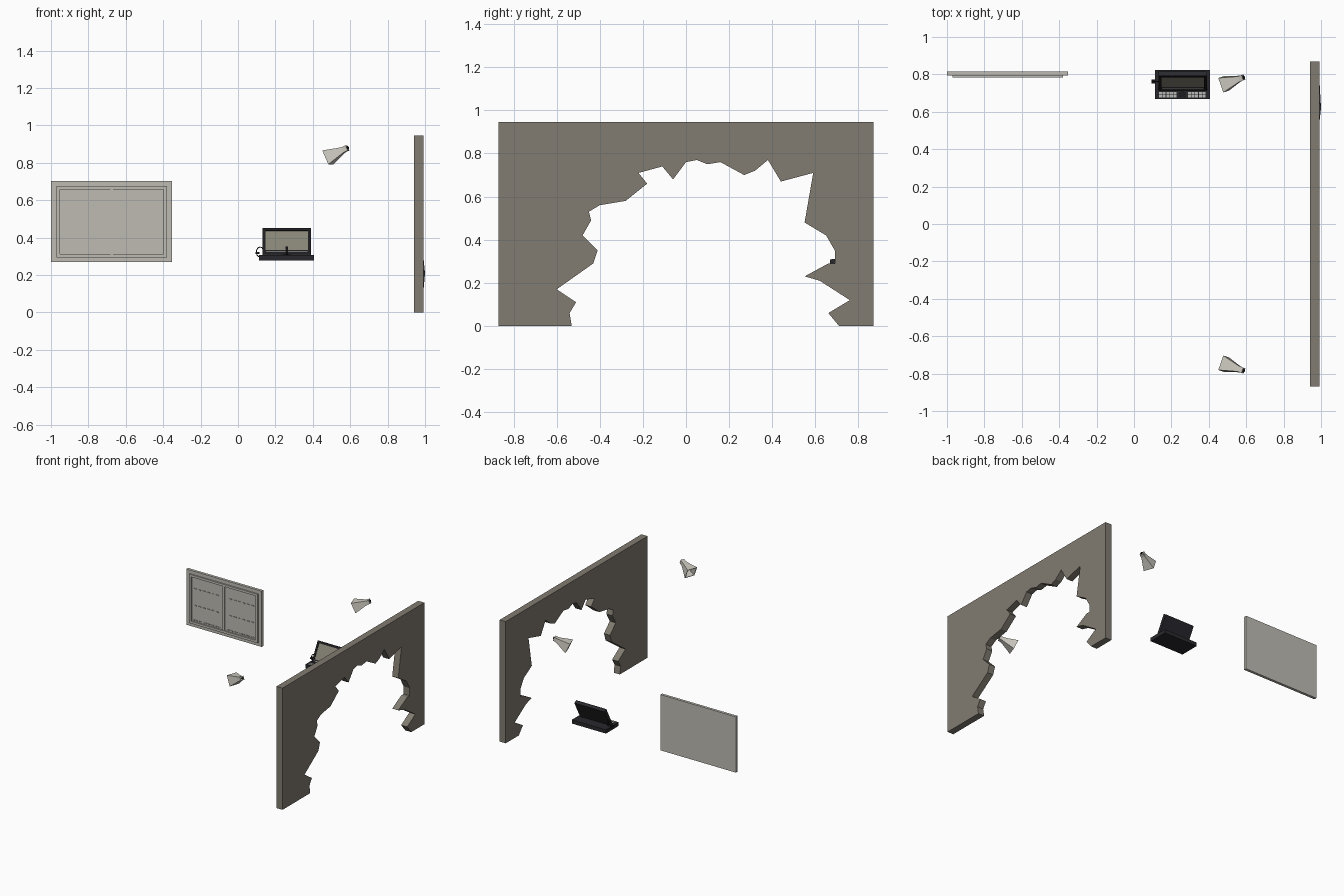
import bpy, bmesh, math
from mathutils import Vector, Matrix

if "Cube" in bpy.data.objects:
    bpy.data.objects.remove(bpy.data.objects["Cube"])


def material(name, rgb):
    m = bpy.data.materials.new(name)
    m.diffuse_color = (*rgb, 1)
    m.use_nodes = True
    m.node_tree.nodes["Principled BSDF"].inputs["Base Color"].default_value = m.diffuse_color
    return m


STONE = material("olive grey stone", (0.22, 0.20, 0.165))
PANEL = material("pale grey", (0.52, 0.50, 0.45))
HORN = material("light horn grey", (0.60, 0.58, 0.52))
BLACK = material("charcoal", (0.022, 0.022, 0.027))
FRAME = material("near black", (0.012, 0.012, 0.014))
SCREEN = material("olive screen", (0.24, 0.23, 0.18))
KEYS = material("key grey", (0.50, 0.50, 0.47))


def finish(name, bm, mat, smooth=False):
    bmesh.ops.recalc_face_normals(bm, faces=bm.faces)
    me = bpy.data.meshes.new(name)
    bm.to_mesh(me)
    bm.free()
    me.materials.append(mat)
    ob = bpy.data.objects.new(name, me)
    bpy.context.collection.objects.link(ob)
    if smooth:
        for p in me.polygons:
            p.use_smooth = True
    return ob


def add_box(bm, x0, x1, y0, y1, z0, z1, m=Matrix()):
    size = Matrix.Diagonal((x1 - x0, y1 - y0, z1 - z0, 1))
    centre = Matrix.Translation(((x0 + x1) / 2, (y0 + y1) / 2, (z0 + z1) / 2))
    bmesh.ops.create_cube(bm, size=1, matrix=m @ centre @ size)


def boxes(name, mat, items, m=Matrix()):
    bm = bmesh.new()
    for b in items:
        add_box(bm, *b, m)
    return finish(name, bm, mat)


def tube(name, mat, points, radius, cyclic=False):
    cu = bpy.data.curves.new(name, 'CURVE')
    cu.dimensions = '3D'
    cu.bevel_depth = radius
    cu.bevel_resolution = 1
    cu.use_fill_caps = True
    sp = cu.splines.new('POLY')
    sp.points.add(len(points) - 1)
    for p, co in zip(sp.points, points):
        p.co = (*co, 1)
    sp.use_cyclic_u = cyclic
    cu.materials.append(mat)
    ob = bpy.data.objects.new(name, cu)
    bpy.context.collection.objects.link(ob)


# Broken wall: slab outline with a jagged opening, extruded in x
HOLE = [(-53, 0), (-54, 6), (-51, 11), (-60, 17), (-43, 29), (-41, 35), (-48, 42),
        (-44, 49), (-45, 53), (-40, 56), (-28, 58), (-18, 66), (-22, 71), (-11, 74),
        (-6, 68), (0, 76), (5, 77), (10, 75), (16, 76), (27, 70), (32, 72), (38, 77),
        (44, 67), (59, 71), (55, 48), (65, 42), (69, 35), (69, 29), (66, 29), (55, 23),
        (62, 21), (76, 12), (66, 6), (71, 0)]
outline = [(y / 100, z / 100) for y, z in HOLE]
outline += [(0.87, 0), (0.87, 0.945), (-0.87, 0.945), (-0.87, 0)]
bm = bmesh.new()
face = bm.faces.new([bm.verts.new((0.94, y, z)) for y, z in outline])
out = bmesh.ops.extrude_face_region(bm, geom=[face], use_keep_orig=True)
for v in out["geom"]:
    if isinstance(v, bmesh.types.BMVert):
        chip = abs(v.co.y - 0.62) < 0.005 and abs(v.co.z - 0.21) < 0.005
        v.co.x = 1.0 if chip else 0.992
finish("broken_wall", bm, STONE)

# Wall panel: slab, raised frame, divider and rows of small tabs
X0, X1, Z0, Z1 = -0.97, -0.38, 0.295, 0.675
boxes("panel_slab", PANEL, [(-1, -0.352, 0.794, 0.815, 0.27, 0.703)])
boxes("panel_frame", PANEL, [
    (X0, X1, 0.784, 0.795, Z1 - 0.018, Z1), (X0, X1, 0.784, 0.795, Z0, Z0 + 0.018),
    (X0, X0 + 0.018, 0.784, 0.795, Z0 + 0.018, Z1 - 0.018),
    (X1 - 0.018, X1, 0.784, 0.795, Z0 + 0.018, Z1 - 0.018),
    (-0.682, -0.668, 0.786, 0.795, Z0 + 0.018, Z1 - 0.018)])
tabs = []
for z, count in ((0.57, 14), (0.44, 14), (0.325, 26)):
    step = (X1 - X0 - 0.06) / count
    for i in range(count):
        x = X0 + 0.03 + step * (i + 0.25)
        if abs(x + step / 4 + 0.675) > 0.02:
            tabs.append((x, x + step / 2, 0.789, 0.795, z - 0.003, z + 0.003))
boxes("panel_tabs", PANEL, tabs)

# Console base with keys
boxes("console_base", BLACK, [(0.112, 0.405, 0.667, 0.823, 0.279, 0.308)])
keys = []
for start in (0.134, 0.288):
    for i in range(5):
        for j in range(2):
            x, y = start + i * 0.0195, 0.676 + j * 0.017
            keys.append((x, x + 0.016, y, y + 0.013, 0.305, 0.311))
boxes("console_keys", KEYS, keys)
boxes("console_touch_pad", FRAME, [(0.24, 0.279, 0.676, 0.706, 0.305, 0.310)])

# Leaning lid: local x across, z up the lid, front facing -y
lid = Matrix.Translation((0.2605, 0.716, 0.305)) @ Matrix.Rotation(math.radians(-28), 4, 'X')
boxes("lid_shell", BLACK, [(-0.129, 0.129, 0.004, 0.024, 0, 0.165)], lid)
boxes("lid_rim", FRAME, [
    (-0.129, 0.129, -0.003, 0.005, 0.148, 0.165), (-0.129, 0.129, -0.003, 0.005, 0, 0.03),
    (-0.129, -0.114, -0.003, 0.005, 0.03, 0.148),
    (0.114, 0.129, -0.003, 0.005, 0.03, 0.148)], lid)
boxes("lid_screen", SCREEN, [(-0.115, 0.115, 0.001, 0.006, 0.028, 0.15)], lid)
boxes("lid_status_strip", KEYS, [(-0.11, 0.11, -0.005, -0.002, 0.018, 0.022)], lid)

# Small stalk in front of the screen
tube("console_stalk", FRAME, [(0.26, 0.712, 0.305), (0.26, 0.712, 0.335),
                              (0.26, 0.716, 0.345)], 0.004)
boxes("stalk_head", FRAME, [(0.253, 0.267, 0.708, 0.722, 0.338, 0.354)])

# Cable loop and plug on the left side
tube("cable_loop", FRAME, [(0.118 + 0.02 * math.cos(a * math.pi / 6), 0.762,
                            0.323 + 0.027 * math.sin(a * math.pi / 6))
                           for a in range(12)], 0.003, True)
boxes("cable_plug", FRAME, [(0.094, 0.114, 0.752, 0.772, 0.312, 0.324)])

# Two hollow square horns aimed at the middle, mirrored in y
PROFILE = [(0, 0.015), (0.022, 0.015), (0.045, 0.02), (0.122, 0.041),
           (0.122, 0.037), (0.045, 0.015)]
for side, word in ((1, "back"), (-1, "front")):
    aim = Vector((-0.103, -0.036 * side, -0.05)).normalized()
    turn = Matrix.Translation((0.585, 0.784 * side, 0.88)) @ \
        aim.to_track_quat('Z', 'Y').to_matrix().to_4x4()
    bm = bmesh.new()
    rings = [[bm.verts.new(turn @ Vector((sx * r, sy * r, h)))
              for sx, sy in ((1, 1), (-1, 1), (-1, -1), (1, -1))] for h, r in PROFILE]
    for a, b in zip(rings, rings[1:]):
        for i in range(4):
            j = (i + 1) % 4
            bm.faces.new((a[i], a[j], b[j], b[i]))
    bm.faces.new(rings[0])
    bm.faces.new(rings[-1])
    finish(word + "_horn", bm, HORN)
    bm = bmesh.new()
    bmesh.ops.create_cone(bm, cap_ends=True, segments=10, radius1=0.008, radius2=0.008,
                          depth=0.008, matrix=turn @ Matrix.Translation((0, 0, -0.002)))
    finish(word + "_horn_plug", bm, FRAME)
